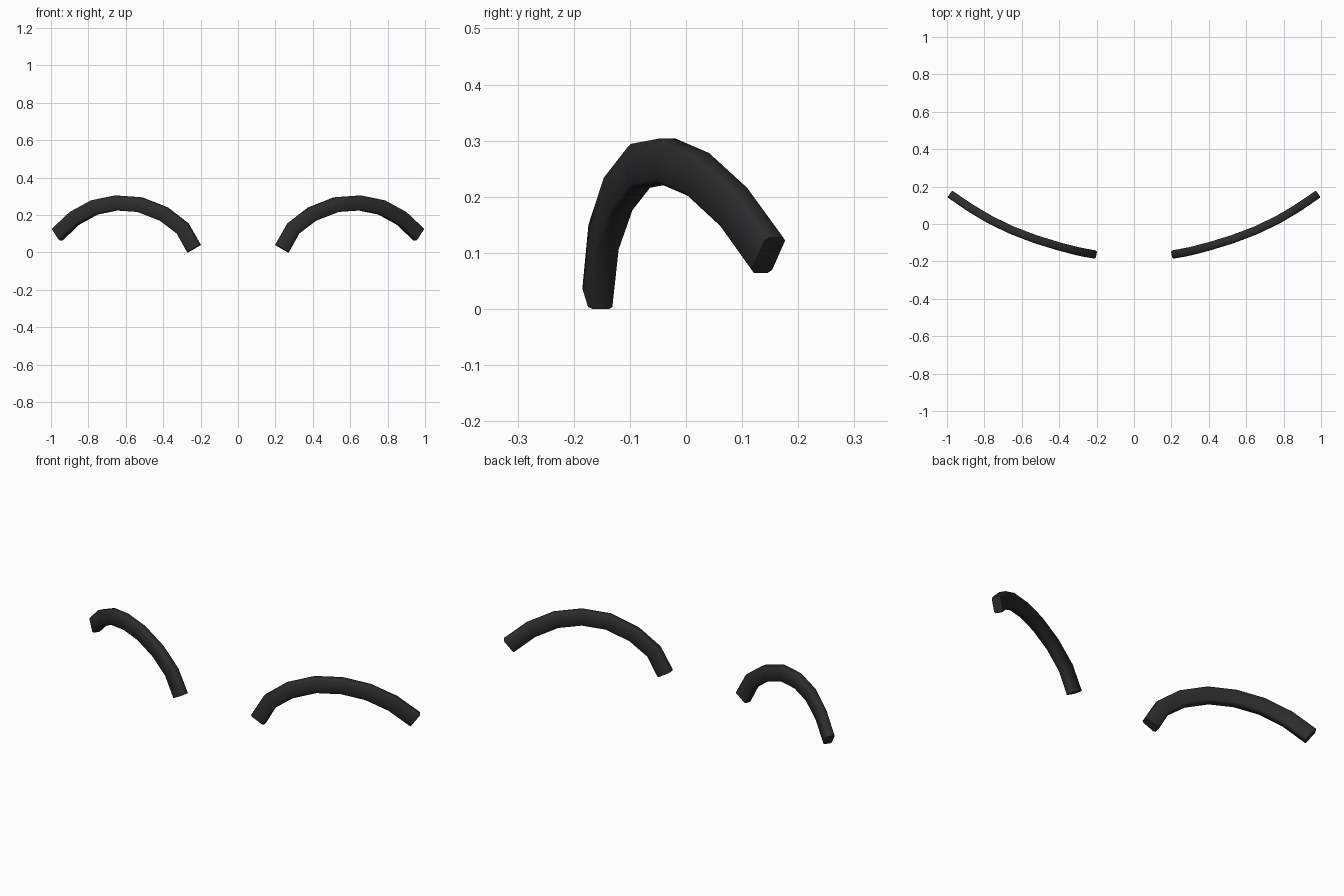
import bpy, bmesh, math
from mathutils import Vector

if "Cube" in bpy.data.objects:
    bpy.data.objects.remove(bpy.data.objects["Cube"])

black = bpy.data.materials.new("soft black")
black.diffuse_color = (0.026, 0.026, 0.026, 1)
black.use_nodes = True
black.node_tree.nodes["Principled BSDF"].inputs["Base Color"].default_value = black.diffuse_color

# Centre line of the right-hand brow, inner end to outer end
PATH = [(0.235, -0.158, 0.020), (0.296, -0.147, 0.128), (0.397, -0.121, 0.205),
        (0.525, -0.082, 0.255), (0.651, -0.034, 0.264), (0.768, 0.022, 0.240),
        (0.874, 0.085, 0.182), (0.965, 0.147, 0.096)]
# Chamfered rectangle section: half depth, half height, chamfer
D, H, C = 0.022, 0.040, 0.007
SECTION = [(D, H - C), (D - C, H), (C - D, H), (-D, H - C),
           (-D, C - H), (C - D, -H), (D - C, -H), (D, C - H)]


def brow(name, side):
    pts = [Vector((x * side, y, z)) for x, y, z in PATH]
    bm = bmesh.new()
    rings = []
    for i, p in enumerate(pts):
        a = (p - pts[i - 1]).normalized() if i else Vector()
        b = (pts[i + 1] - p).normalized() if i < len(pts) - 1 else Vector()
        t = (a + b).normalized()
        n = t.cross(Vector((0, 0, 1))).normalized()   # depth direction
        up = n.cross(t).normalized()                  # height direction
        rings.append([bm.verts.new(p + n * u + up * v) for u, v in SECTION])
    k = len(SECTION)
    for r, s in zip(rings, rings[1:]):
        for j in range(k):
            bm.faces.new((r[j], r[(j + 1) % k], s[(j + 1) % k], s[j]))
    bm.faces.new(rings[0])
    bm.faces.new(rings[-1])
    bmesh.ops.recalc_face_normals(bm, faces=bm.faces)
    me = bpy.data.meshes.new(name)
    bm.to_mesh(me)
    bm.free()
    me.materials.append(black)
    ob = bpy.data.objects.new(name, me)
    bpy.context.collection.objects.link(ob)
    bpy.ops.object.select_all(action='DESELECT')
    ob.select_set(True)
    bpy.context.view_layer.objects.active = ob
    bpy.ops.object.shade_smooth_by_angle(angle=math.radians(50))


brow("right_eyebrow", 1)
brow("left_eyebrow", -1)
